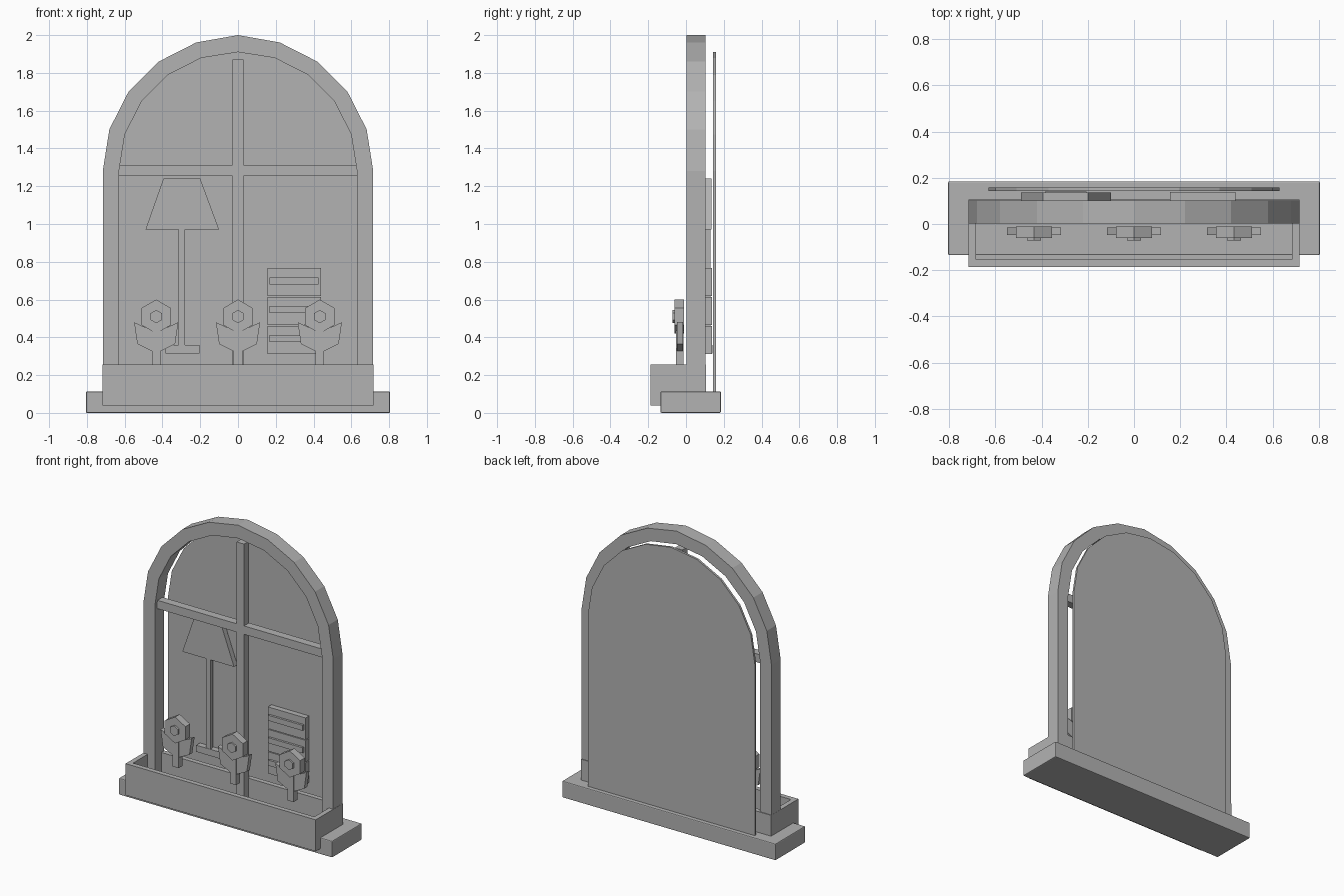
import bpy, bmesh
from math import sin, cos, pi

old = bpy.data.objects.get("Cube")
if old:
    bpy.data.objects.remove(old, do_unlink=True)

grey = bpy.data.materials.new("plain_grey")
grey.use_nodes = True
colour = (0.45, 0.45, 0.45, 1)
grey.diffuse_color = colour
grey.node_tree.nodes["Principled BSDF"].inputs["Base Color"].default_value = colour


def finish(name, bm):
    bmesh.ops.recalc_face_normals(bm, faces=bm.faces)
    mesh = bpy.data.meshes.new(name)
    bm.to_mesh(mesh)
    bm.free()
    mesh.materials.append(grey)
    obj = bpy.data.objects.new(name, mesh)
    bpy.context.collection.objects.link(obj)
    return obj


def prism(name, outline, y0, y1):
    """Extrude a closed (x, z) outline from y0 to y1."""
    bm = bmesh.new()
    face = bm.faces.new([bm.verts.new((x, y0, z)) for x, z in outline])
    new = bmesh.ops.extrude_face_region(bm, geom=[face])["geom"]
    verts = [v for v in new if isinstance(v, bmesh.types.BMVert)]
    bmesh.ops.translate(bm, verts=verts, vec=(0, y1 - y0, 0))
    return finish(name, bm)


def box(name, x0, x1, y0, y1, z0, z1):
    return prism(name, [(x0, z0), (x1, z0), (x1, z1), (x0, z1)], y0, y1)


def arch(radius, bottom, spring=1.28, steps=10):
    """Open path: up the right side, over the arch, down the left side."""
    curve = [(radius * cos(pi * i / steps), spring + radius * sin(pi * i / steps))
             for i in range(steps + 1)]
    return [(radius, bottom)] + curve + [(-radius, bottom)]


def hexagon(x, z, radius):
    return [(x + radius * sin(pi * i / 3), z + radius * cos(pi * i / 3)) for i in range(6)]


# Sill with softened edges
sill = box("sill", -0.805, 0.805, -0.135, 0.185, 0, 0.113)
bevel = sill.modifiers.new("soft_edges", "BEVEL")
bevel.width = 0.006
bevel.segments = 2

# Open planter box: the top face is inset and pushed down
planter = box("planter", -0.717, 0.717, -0.187, 0.107, 0.04, 0.255)
bm = bmesh.new()
bm.from_mesh(planter.data)
top = max(bm.faces, key=lambda f: f.calc_center_median().z)
bmesh.ops.inset_region(bm, faces=[top], thickness=0.047)
hole = bmesh.ops.extrude_face_region(bm, geom=[top])["geom"]
bmesh.ops.delete(bm, geom=[top], context="FACES_ONLY")
bmesh.ops.translate(bm, verts=[v for v in hole if isinstance(v, bmesh.types.BMVert)],
                    vec=(0, 0, -0.165))
bmesh.ops.recalc_face_normals(bm, faces=bm.faces)
bm.to_mesh(planter.data)
bm.free()

# Arched window frame, back panel and glazing bars
prism("window_frame", arch(0.716, 0.05) + arch(0.63, 0.05)[::-1], 0.003, 0.102)
# Stretch the arch crown to full height
for v in bpy.data.objects["window_frame"].data.vertices:
    if v.co.z > 1.99:
        v.co.z = 2.0
prism("back_panel", arch(0.63, 0.1), 0.143, 0.158)
box("vertical_bar", -0.028, 0.028, 0.025, 0.08, 0.08, 1.87)
box("horizontal_bar", -0.635, 0.635, 0.025, 0.08, 1.255, 1.312)

# Floor lamp
prism("lamp_shade", [(-0.49, 0.97), (-0.10, 0.97), (-0.20, 1.24), (-0.395, 1.24)], 0.1, 0.136)
box("lamp_pole", -0.315, -0.28, 0.103, 0.13, 0.35, 0.98)
box("lamp_base", -0.385, -0.205, 0.1, 0.14, 0.315, 0.36)

# Chest of three drawers with raised handles
for i in range(3):
    z = 0.312 + i * 0.153
    box(f"drawer_{i + 1}", 0.155, 0.44, 0.1, 0.138, z, z + 0.148)
    box(f"drawer_handle_{i + 1}", 0.167, 0.427, 0.085, 0.105, z + 0.063, z + 0.1)

# Three flowers
leaf = [(0.02, 0.325), (0.10, 0.365), (0.117, 0.48), (0.02, 0.435)]
for side, x in (("right", -0.433), ("middle", 0), ("left", 0.433)):
    box(f"{side}_flower_stem", x - 0.023, x + 0.023, -0.053, -0.012, 0.255, 0.45)
    prism(f"{side}_flower_bloom", hexagon(x, 0.51, 0.09), -0.06, -0.01)
    prism(f"{side}_flower_centre", hexagon(x, 0.51, 0.035), -0.072, -0.05)
    for s in (-1, 1):
        hand = "left" if s > 0 else "right"
        prism(f"{side}_flower_{hand}_leaf", [(x + s * a, z) for a, z in leaf], -0.048, -0.016)
